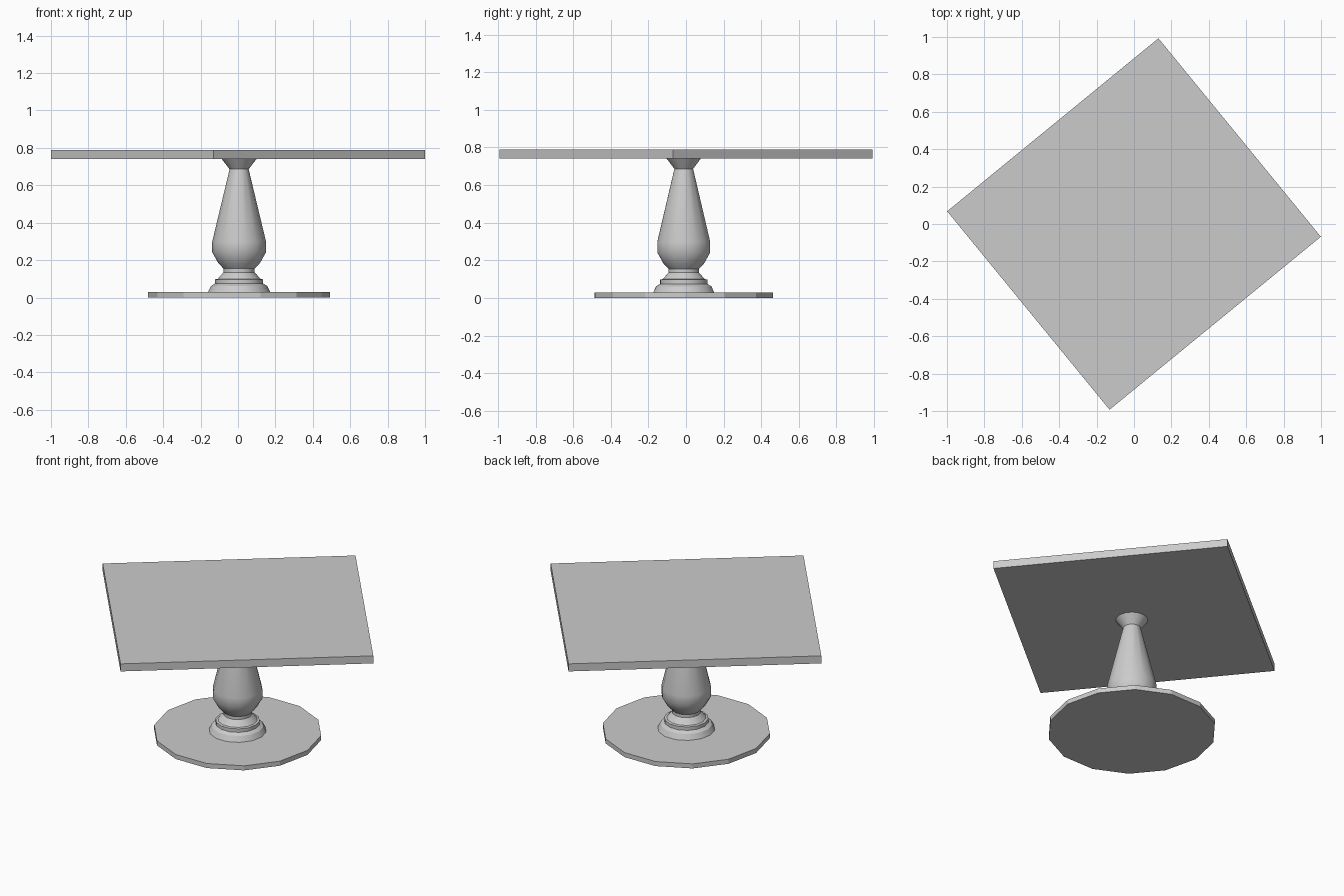
import bpy
from math import radians

if "Cube" in bpy.data.objects:
    bpy.data.objects.remove(bpy.data.objects["Cube"])

ROT = radians(39.3)      # whole table is turned about z
CX, CY = 0.006, -0.012   # pedestal axis
SIDES = 14


def finish(obj, smooth):
    bpy.ops.object.select_all(action='DESELECT')
    obj.select_set(True)
    bpy.context.view_layer.objects.active = obj
    if smooth:
        bpy.ops.object.shade_smooth_by_angle(angle=radians(32))


def lathe(name, profile):
    """Revolve (radius, z) points into a closed turned solid."""
    from math import cos, sin, pi
    verts, faces = [], []
    for r, z in profile:
        for i in range(SIDES):
            a = pi / 2 + ROT + 2 * pi * i / SIDES
            verts.append((r * cos(a), r * sin(a), z))
    for k in range(len(profile) - 1):
        for i in range(SIDES):
            j = (i + 1) % SIDES
            faces.append((k * SIDES + i, k * SIDES + j,
                          (k + 1) * SIDES + j, (k + 1) * SIDES + i))
    faces.append(tuple(reversed(range(SIDES))))
    faces.append(tuple(range(len(verts) - SIDES, len(verts))))
    mesh = bpy.data.meshes.new(name)
    mesh.from_pydata(verts, [], faces)
    obj = bpy.data.objects.new(name, mesh)
    obj.location = (CX, CY, 0)
    bpy.context.collection.objects.link(obj)
    return obj


# Rectangular table top
bpy.ops.mesh.primitive_cube_add(size=1, location=(0, 0, 0.765), rotation=(0, 0, ROT))
top = bpy.context.object
top.name = "table_top"
top.scale = (1.46, 1.371, 0.048)

# Flat faceted base plate
base = lathe("base_plate", [(0.486, 0.0), (0.486, 0.029)])
finish(base, False)

# Turned pedestal: foot, collar, neck, bulb, taper, flare
column = lathe("pedestal", [
    (0.166, 0.029), (0.150, 0.062), (0.128, 0.075), (0.128, 0.097),
    (0.114, 0.100), (0.083, 0.135), (0.083, 0.154),
    (0.112, 0.185), (0.144, 0.242), (0.144, 0.298),
    (0.051, 0.686), (0.094, 0.742),
])
finish(column, True)
